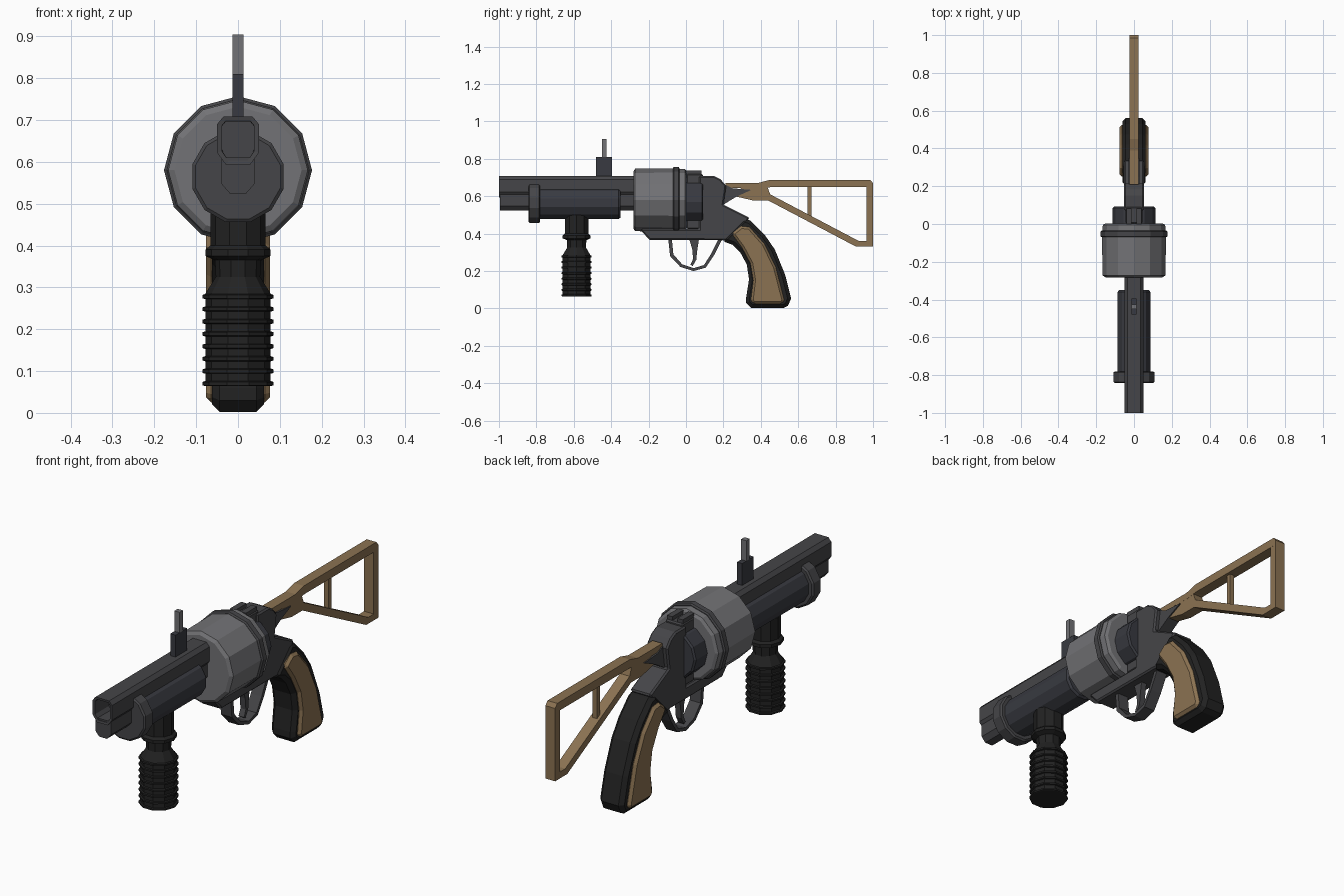
import bpy, bmesh
from math import sin, cos, pi

if "Cube" in bpy.data.objects:
    bpy.data.objects.remove(bpy.data.objects["Cube"])


def material(name, r, g, b):
    m = bpy.data.materials.new(name)
    m.diffuse_color = (r, g, b, 1)
    m.use_nodes = True
    m.node_tree.nodes["Principled BSDF"].inputs["Base Color"].default_value = m.diffuse_color
    return m


STEEL = material("steel", .17, .17, .18)
FRAME = material("frame_metal", .06, .06, .065)
DARK = material("dark_metal", .04, .042, .052)
BLACK = material("black_grip", .016, .016, .016)
WOOD = material("wood", .26, .17, .085)


def finish(name, bm, mat, bevel=0):
    bmesh.ops.recalc_face_normals(bm, faces=bm.faces[:])
    me = bpy.data.meshes.new(name)
    bm.to_mesh(me)
    bm.free()
    me.materials.append(mat)
    ob = bpy.data.objects.new(name, me)
    bpy.context.collection.objects.link(ob)
    if bevel:
        b = ob.modifiers.new("bevel", 'BEVEL')
        b.width = bevel
        b.segments = 1
        b.limit_method = 'ANGLE'
        b.angle_limit = .9
    return ob


def plate(name, pts, half, mat, bevel=0):
    """Side profile of (y, z) points, extruded symmetrically across x."""
    bm = bmesh.new()
    f = bm.faces.new([bm.verts.new((-half, y, z)) for y, z in pts])
    new = bmesh.ops.extrude_face_region(bm, geom=[f])['geom']
    vs = [v for v in new if isinstance(v, bmesh.types.BMVert)]
    bmesh.ops.translate(bm, verts=vs, vec=(2 * half, 0, 0))
    return finish(name, bm, mat, bevel)


def block(name, y0, y1, z0, z1, half, mat, bevel=0):
    return plate(name, [(y0, z0), (y1, z0), (y1, z1), (y0, z1)], half, mat, bevel)


def lathe(name, prof, sides, mat, along, centre, phase=0):
    """Profile of (position, radius) turned around the y or z axis."""
    bm = bmesh.new()
    rings = []
    for p, r in prof:
        ring = []
        for i in range(sides):
            a = 2 * pi * (i + phase) / sides
            u, v = r * sin(a), r * cos(a)
            co = (u, p, centre + v) if along == 'y' else (u, centre + v, p)
            ring.append(bm.verts.new(co))
        rings.append(ring)
    for a, b in zip(rings, rings[1:]):
        for i in range(sides):
            j = (i + 1) % sides
            bm.faces.new((a[i], a[j], b[j], b[i]))
    bm.faces.new(rings[0])
    bm.faces.new(rings[-1])
    return finish(name, bm, mat)


def section(name, pts, y0, y1, mat, bore=0):
    """Cross-section of (x, z) points run along y, with a sunken front if bored."""
    bm = bmesh.new()
    a = [bm.verts.new((x, y0, z)) for x, z in pts]
    b = [bm.verts.new((x, y1, z)) for x, z in pts]
    front = bm.faces.new(a)
    bm.faces.new(b)
    n = len(pts)
    for i in range(n):
        j = (i + 1) % n
        bm.faces.new((a[i], a[j], b[j], b[i]))
    bmesh.ops.recalc_face_normals(bm, faces=bm.faces[:])
    if bore:
        bmesh.ops.inset_region(bm, faces=[front], thickness=.012)
        bmesh.ops.translate(bm, verts=front.verts[:], vec=(0, .002, 0))
        bmesh.ops.inset_region(bm, faces=[front], thickness=.001)
        bmesh.ops.translate(bm, verts=front.verts[:], vec=(0, bore, 0))
    return finish(name, bm, mat)


# Barrel: bored upper housing and the lower rib beneath it
section("barrel_housing", [(-.035, .708), (.035, .708), (.05, .69), (.05, .622),
        (.028, .592), (-.028, .592), (-.05, .622), (-.05, .69)], -1, -.27, FRAME, .1)
section("lower_barrel", [(-.04, .61), (.04, .61), (.04, .548), (.02, .525),
        (-.02, .525), (-.04, .548)], -.995, -.27, FRAME)

# Forward tube with its front band
lathe("forward_tube", [(-.8, .085), (-.79, .09), (-.36, .09), (-.35, .082)],
      12, DARK, 'y', .565, .5)
lathe("tube_band", [(-.842, .105), (-.836, .113), (-.786, .113), (-.78, .105)],
      12, FRAME, 'y', .565, .5)

# Sight
block("sight_base", -.48, -.395, .69, .81, .0135, DARK)
block("sight_post", -.45, -.425, .8, .905, .0135, STEEL)

# Revolving cylinder, its band and the rear hub
lathe("cylinder", [(-.282, .152), (-.272, .167), (-.072, .169), (-.035, .167),
      (-.005, .165), (.003, .152)], 12, STEEL, 'y', .58)
lathe("cylinder_band", [(-.07, .17), (-.065, .177), (-.04, .177), (-.035, .17)],
      12, FRAME, 'y', .58)
lathe("cylinder_hub", [(0, .113), (.085, .113), (.092, .105)], 12, DARK, 'y', .57)

# Frame: lower strap, rear wall and neck
plate("frame", [(-.24, .415), (-.195, .367), (.19, .365), (.25, .36), (.34, .485),
      (.2, .555), (.215, .655), (.185, .69), (.15, .708), (.07, .708),
      (.07, .425), (-.24, .425)], .053, FRAME, .008)
block("rear_plate", .003, .09, .425, .72, .045, FRAME, .006)
for s in (-1, 1):
    ob = block("rear_notch", 0, .082, .7, .737, .014, FRAME)
    ob.location.x = s * .027
plate("stock_tang", [(.17, .56), (.2, .555), (.27, .598), (.35, .634), (.25, .642),
      (.215, .66), (.17, .66)], .03, FRAME)

# Trigger and guard
guard = [(-.095, .372), (-.085, .28), (-.03, .222), (.04, .2), (.105, .218),
         (.15, .285), (.195, .372)]
inner = [(.042 + (y - .042) * .86, .372 + (z - .372) * .91) for y, z in guard]
plate("trigger_guard", guard + inner[::-1], .028, FRAME)
plate("trigger", [(.015, .375), (.07, .375), (.06, .31), (.055, .26), (.035, .226),
      (.024, .234), (.038, .265), (.033, .32)], .014, FRAME)

# Rear grip with wooden side panels
plate("rear_grip", [(.19, .362), (.31, .482), (.345, .47), (.42, .395), (.475, .315),
      (.53, .18), (.562, .053), (.545, .014), (.52, .002), (.35, .002), (.322, .03),
      (.322, .06), (.337, .155), (.325, .235), (.29, .3), (.25, .34)], .062, BLACK, .018)
plate("grip_panels", [(.245, .4), (.295, .44), (.34, .435), (.42, .345), (.48, .22),
      (.525, .045), (.515, .025), (.36, .025), (.347, .045), (.36, .15),
      (.345, .24), (.3, .325)], .076, WOOD, .012)

# Ribbed foregrip
lathe("foregrip", [(.066, .078), (.285, .078), (.325, .053), (.365, .055), (.375, .078),
      (.39, .078), (.4, .066), (.5, .066)], 10, BLACK, 'z', -.585, .5)
for i in range(8):
    z = .07 + i * .0297
    lathe("foregrip_rib", [(z - .006, .079), (z - .004, .085), (z + .004, .085),
          (z + .006, .079)], 10, BLACK, 'z', -.585, .5)

# Open shoulder stock
plate("stock_top_bar", [(.21, .645), (.21, .672), (.39, .672), (.45, .688), (.985, .688),
      (1, .67), (1, .648), (.45, .648), (.4, .64)], .025, WOOD)
plate("stock_lower_bar", [(.26, .6), (.36, .577), (.44, .577), (.91, .33), (1, .33),
      (1, .36), (.925, .36), (.45, .61), (.435, .65), (.3, .65)], .0245, WOOD)
block("stock_butt", .965, 1, .33, .67, .0248, WOOD)
block("stock_strut", .65, .672, .485, .655, .011, WOOD)
